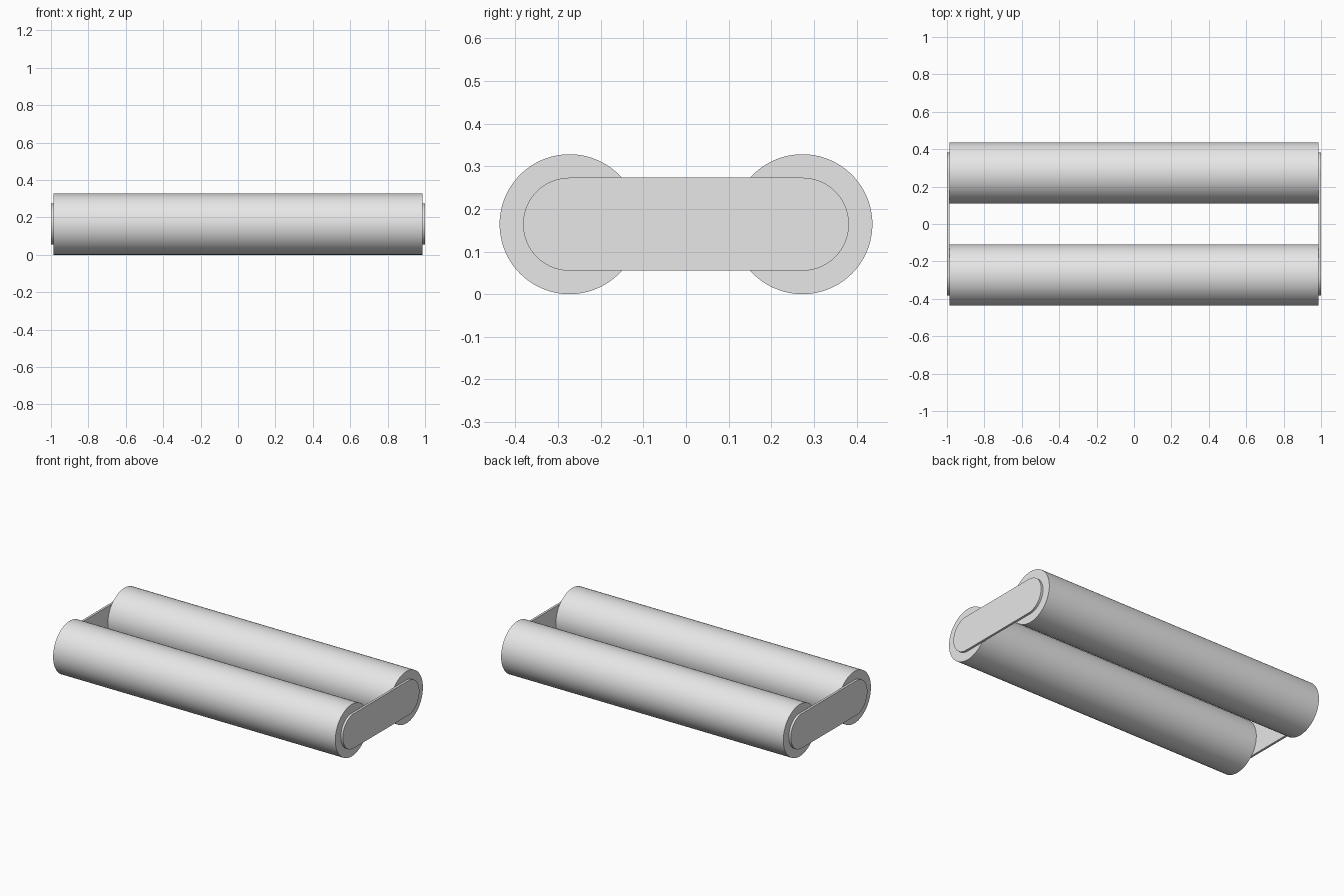
import bpy
import bmesh
import math

RADIUS = 0.164      # roller radius and axis height
SPACING = 0.273     # roller axis distance from the centre
HALF = 0.986        # half length of a roller
PLATE_R = 0.109     # rounded end radius of the plates

cube = bpy.data.objects.get("Cube")
if cube:
    bpy.data.objects.remove(cube, do_unlink=True)

grey = bpy.data.materials.new("light_grey")
grey.use_nodes = True
colour = (0.8, 0.8, 0.8, 1)
grey.diffuse_color = colour
grey.node_tree.nodes["Principled BSDF"].inputs["Base Color"].default_value = colour


def extrude_x(name, outline, x0, x1):
    """Solid made by sweeping a (y, z) outline from x0 to x1."""
    bm = bmesh.new()
    face = bm.faces.new([bm.verts.new((x0, y, z)) for y, z in outline])
    swept = bmesh.ops.extrude_face_region(bm, geom=[face], use_keep_orig=True)
    verts = [g for g in swept["geom"] if isinstance(g, bmesh.types.BMVert)]
    bmesh.ops.translate(bm, verts=verts, vec=(x1 - x0, 0, 0))
    bmesh.ops.recalc_face_normals(bm, faces=bm.faces)
    mesh = bpy.data.meshes.new(name)
    bm.to_mesh(mesh)
    bm.free()
    mesh.materials.append(grey)
    obj = bpy.data.objects.new(name, mesh)
    bpy.context.collection.objects.link(obj)
    bpy.ops.object.select_all(action="DESELECT")
    obj.select_set(True)
    bpy.context.view_layer.objects.active = obj
    bpy.ops.object.shade_smooth_by_angle(angle=math.radians(30))
    return obj


def arc(y, radius, start, sweep, steps):
    """Points on an arc around a roller axis."""
    angles = [start + sweep * i / steps for i in range(steps + 1)]
    return [(y + radius * math.cos(a), RADIUS + radius * math.sin(a)) for a in angles]


# Long parallel rollers
for name, side in (("front_roller", -1), ("back_roller", 1)):
    circle = arc(side * SPACING, RADIUS, 0, math.tau, 96)[:-1]
    extrude_x(name, circle, -HALF, HALF)

# Rounded plates joining the roller ends
slot = (arc(SPACING, PLATE_R, -math.pi / 2, math.pi, 48)
        + arc(-SPACING, PLATE_R, math.pi / 2, math.pi, 48))
for name, side in (("left_end_plate", 1), ("right_end_plate", -1)):
    extrude_x(name, slot, side * HALF, side)
